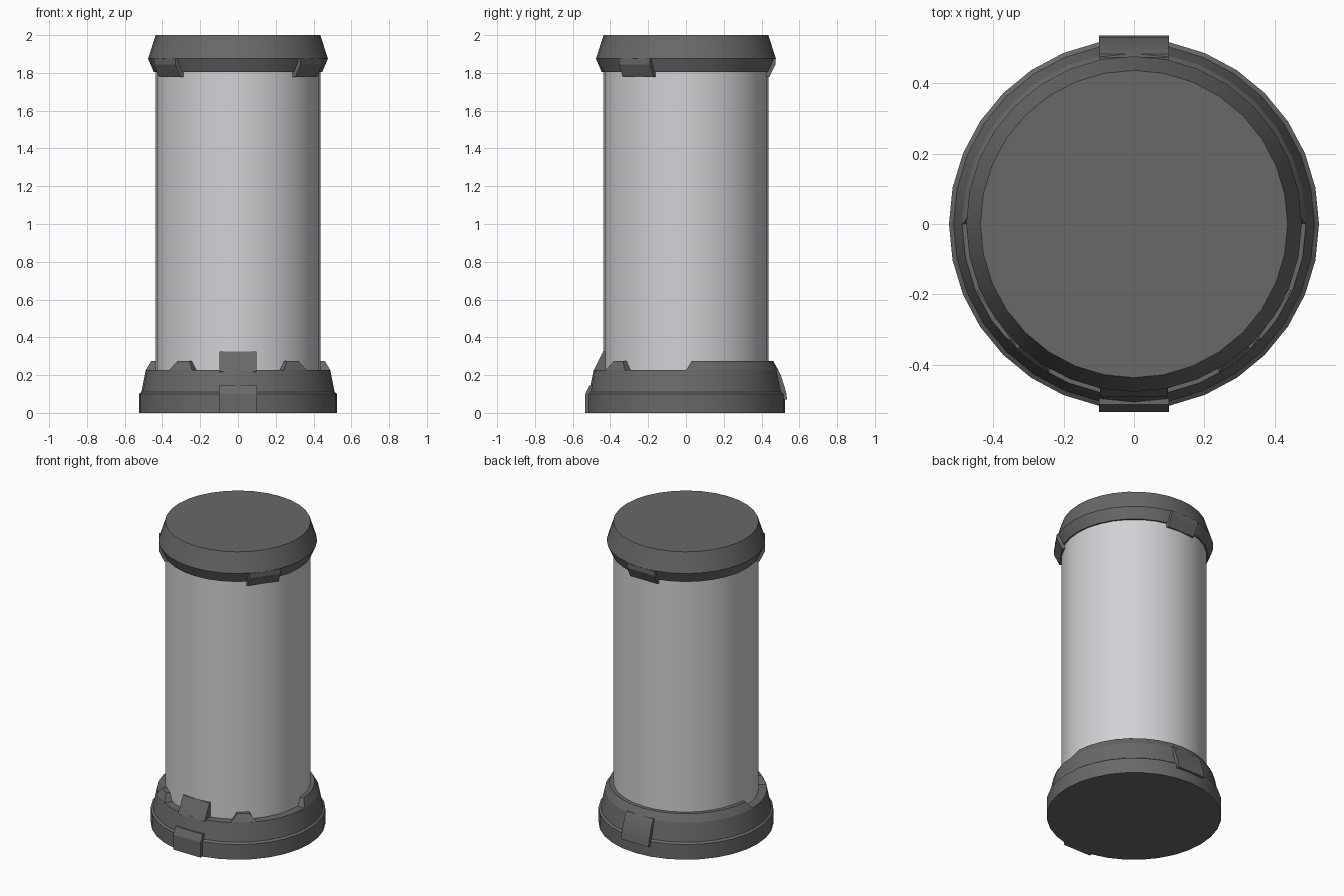
import bpy, bmesh
from math import sin, cos, pi, radians
from mathutils import Matrix

SIDES = 32

cube = bpy.data.objects.get("Cube")
if cube:
    bpy.data.objects.remove(cube, do_unlink=True)


def material(name, colour):
    m = bpy.data.materials.new(name)
    m.use_nodes = True
    m.diffuse_color = colour
    m.node_tree.nodes["Principled BSDF"].inputs["Base Color"].default_value = colour
    return m


dark = material("dark grey", (0.14, 0.14, 0.14, 1))
light = material("light grey", (0.64, 0.645, 0.67, 1))


def finish(bm, name, mat):
    bmesh.ops.recalc_face_normals(bm, faces=bm.faces)
    mesh = bpy.data.meshes.new(name)
    bm.to_mesh(mesh)
    bm.free()
    mesh.materials.append(mat)
    ob = bpy.data.objects.new(name, mesh)
    bpy.context.collection.objects.link(ob)
    bpy.ops.object.select_all(action="DESELECT")
    bpy.context.view_layer.objects.active = ob
    ob.select_set(True)
    bpy.ops.object.shade_smooth_by_angle(angle=radians(20))
    return ob


def loft(bm, rings, closed):
    """Bridge equal rings of points, then cap the two ends."""
    rows = [[bm.verts.new(p) for p in ring] for ring in rings]
    n = len(rows[0])
    for a, b in zip(rows, rows[1:]):
        for i in range(n):
            j = (i + 1) % n
            bm.faces.new((a[i], a[j], b[j], b[i]))
    if closed:
        bm.faces.new(rows[0])
        bm.faces.new(rows[-1])


def turned(name, profile, mat):
    """Solid of revolution from (radius, height) points."""
    bm = bmesh.new()
    steps = [2 * pi * i / SIDES for i in range(SIDES)]
    loft(bm, [[(r * cos(t), r * sin(t), z) for t in steps] for r, z in profile], True)
    return finish(bm, name, mat)


def sector(name, section, start, end, mat):
    """Arc of a ring; each (radius, height, inset) point pulls in its ends by inset degrees."""
    bm = bmesh.new()
    n = max(2, round((end - start) * SIDES / 360))
    rings = []
    for i in range(n + 1):
        ring = []
        for r, z, inset in section:
            t = radians(start + inset + (end - start - 2 * inset) * i / n)
            ring.append((r * cos(t), r * sin(t), z))
        rings.append(ring)
    loft(bm, rings, True)
    return finish(bm, name, mat)


def tab(name, section, half_width, angle, mat):
    """Flat block from a (distance, height) section, turned from the front by angle."""
    bm = bmesh.new()
    loft(bm, [[(x, -d, z) for d, z in section] for x in (-half_width, half_width)], True)
    bm.transform(Matrix.Rotation(radians(angle), 4, "Z"))
    return finish(bm, name, mat)


# Main tube and its two end pieces
turned("body", [(0.437, 0.15), (0.437, 1.9)], light)
turned("base", [(0.525, 0), (0.525, 0.1), (0.512, 0.11), (0.488, 0.228), (0.43, 0.228)], dark)
turned("cap", [(0.43, 1.805), (0.446, 1.805), (0.476, 1.875), (0.436, 2)], dark)

# Raised rim around the back half and the two small front teeth
rim = [(0.43, 0.22, 0), (0.488, 0.228, 0), (0.461, 0.275, 4), (0.43, 0.275, 4)]
sector("back_rim", rim, 0, 180, dark)
for side, centre in (("left", -51), ("right", -129)):
    sector(side + "_base_tooth", rim, centre - 9, centre + 9, dark)

# Tabs on the base
tab("front_tab", [(0.42, 0.2), (0.49, 0.22), (0.438, 0.325), (0.42, 0.325)], 0.097, 0, dark)
tab("front_plate", [(0.48, 0), (0.534, 0), (0.534, 0.1), (0.512, 0.145), (0.48, 0.145)], 0.1, 0, dark)
tab("back_tab", [(0.45, 0.07), (0.535, 0.07), (0.53, 0.11), (0.502, 0.2), (0.482, 0.235), (0.45, 0.235)],
    0.1, 180, dark)

# Three lugs hanging from the cap
lug = [(0.42, 1.875), (0.474, 1.875), (0.474, 1.845), (0.441, 1.778), (0.42, 1.778)]
for name, angle in (("left", 55), ("right", -55), ("back", 180)):
    tab(name + "_cap_lug", lug, 0.1, angle, dark)
